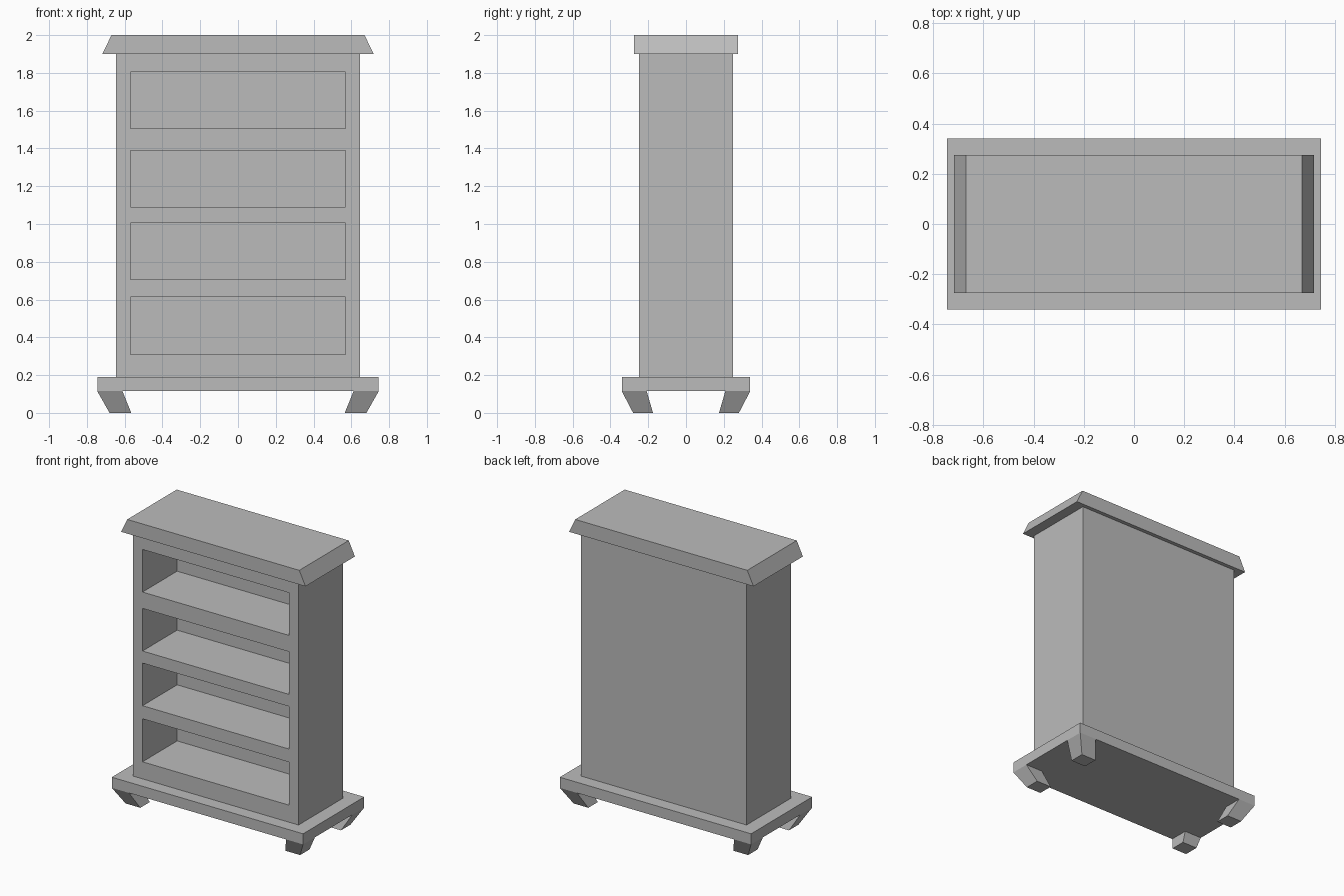
import bpy
import bmesh
from mathutils import Vector

cube = bpy.data.objects.get("Cube")
if cube:
    bpy.data.objects.remove(cube, do_unlink=True)

# Single painted finish
grey = bpy.data.materials.new("plain grey")
grey.use_nodes = True
colour = (0.5, 0.5, 0.5, 1)
grey.diffuse_color = colour
grey.node_tree.nodes["Principled BSDF"].inputs["Base Color"].default_value = colour


def finish(name, bm):
    bmesh.ops.recalc_face_normals(bm, faces=bm.faces[:])
    mesh = bpy.data.meshes.new(name)
    bm.to_mesh(mesh)
    bm.free()
    mesh.materials.append(grey)
    obj = bpy.data.objects.new(name, mesh)
    bpy.context.collection.objects.link(obj)
    return obj


def block(low, high, z0, z1):
    """Six-sided block; low and high are (x0, x1, y0, y1) rectangles."""
    bm = bmesh.new()
    bmesh.ops.create_cube(bm, size=2)
    for v in bm.verts:
        top = v.co.z > 0
        x0, x1, y0, y1 = high if top else low
        v.co = Vector((x1 if v.co.x > 0 else x0,
                       y1 if v.co.y > 0 else y0,
                       z1 if top else z0))
    return bm


def centred(x, y):
    return (-x, x, -y, y)


# Plinth and tapered top board
finish("base_plinth", block(centred(0.745, 0.34), centred(0.745, 0.34), 0.115, 0.19))
finish("top_board", block(centred(0.718, 0.275), centred(0.67, 0.275), 1.9, 2.0))

# Cabinet with four recessed compartments
WIDTH, DEPTH, OPEN_X, RECESS = 0.645, 0.248, 0.57, 0.385
openings = [(0.31, 0.613), (0.705, 1.005), (1.09, 1.39), (1.505, 1.805)]
bm = block(centred(WIDTH, DEPTH), centred(WIDTH, DEPTH), 0.19, 1.9)
cuts = [((x, 0, 0), (1, 0, 0)) for x in (-OPEN_X, OPEN_X)]
cuts += [((0, 0, z), (0, 0, 1)) for pair in openings for z in pair]
for point, normal in cuts:
    bmesh.ops.bisect_plane(bm, geom=bm.verts[:] + bm.edges[:] + bm.faces[:],
                           plane_co=point, plane_no=normal)
bm.normal_update()
fronts = []
for f in bm.faces:
    c = f.calc_center_median()
    if f.normal.y < -0.9 and abs(c.x) < OPEN_X and any(a < c.z < b for a, b in openings):
        fronts.append(f)
backs = bmesh.ops.extrude_discrete_faces(bm, faces=fronts)["faces"]
bmesh.ops.translate(bm, vec=(0, RECESS, 0), verts=[v for f in backs for v in f.verts])
finish("cabinet_body", bm)

# Splayed feet, slanting inward toward the floor
for side, sx in (("right", -1), ("left", 1)):
    for end, sy in (("front", -1), ("back", 1)):
        floor = sorted((sx * 0.565, sx * 0.68)) + sorted((sy * 0.175, sy * 0.28))
        under = sorted((sx * 0.612, sx * 0.745)) + sorted((sy * 0.208, sy * 0.34))
        finish(f"{end}_{side}_foot", block(floor, under, 0, 0.115))
